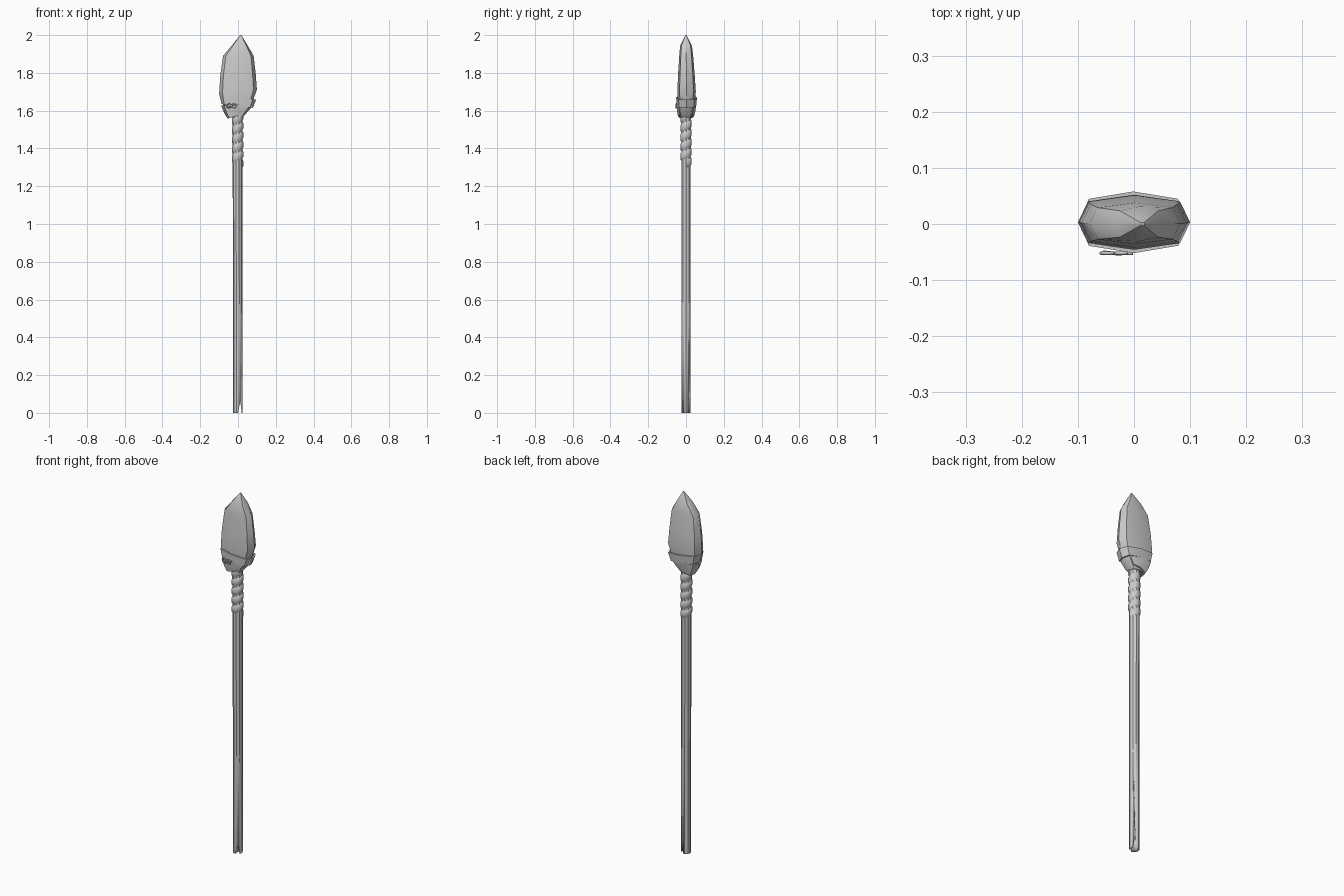
import bpy, bmesh, math
from mathutils import Vector

if "Cube" in bpy.data.objects:
    bpy.data.objects.remove(bpy.data.objects["Cube"])

def finish(bm, name, angle=35):
    bmesh.ops.recalc_face_normals(bm, faces=bm.faces)
    me = bpy.data.meshes.new(name)
    bm.to_mesh(me)
    bm.free()
    ob = bpy.data.objects.new(name, me)
    bpy.context.collection.objects.link(ob)
    bpy.ops.object.select_all(action='DESELECT')
    ob.select_set(True)
    bpy.context.view_layer.objects.active = ob
    bpy.ops.object.shade_smooth_by_angle(angle=math.radians(angle))
    return ob

# unit cross-sections
ROUND = [(math.cos(math.tau * i / 10), math.sin(math.tau * i / 10)) for i in range(10)]
BLADE = [(1, 0), (.82, .76), (0, 1), (-.82, .76), (-1, 0), (-.82, -.76), (0, -1), (.82, -.76)]

def loft(name, section, rings, angle=35, closed=False):
    """rings: centre x, centre y, z, half width, half depth, slope of z along x"""
    bm = bmesh.new()
    loops = [[bm.verts.new((cx + u * rx, cy + v * ry, z + s * u * rx)) for u, v in section]
             for cx, cy, z, rx, ry, s in rings]
    n = len(section)
    pairs = list(zip(loops, loops[1:]))
    if closed:
        pairs.append((loops[-1], loops[0]))
    for a, b in pairs:
        for i in range(n):
            bm.faces.new((a[i], a[(i + 1) % n], b[(i + 1) % n], b[i]))
    if not closed:
        bm.faces.new(loops[0])
        bm.faces.new(loops[-1])
    return finish(bm, name, angle)

# shaft with a split at the foot
shaft = loft("shaft", ROUND, [(-.001, 0, 0, .025, .025, 0), (-.001, 0, .6, .025, .025, 0),
                              (-.002, 0, 1.2, .026, .026, 0), (-.003, 0, 1.62, .027, .027, 0)])
bm = bmesh.new()
tri = [(-.002, -.01), (.021, -.01), (.012, .062)]
f, b = ([bm.verts.new((x, y, z)) for x, z in tri] for y in (-.1, .1))
bm.faces.new(f)
bm.faces.new(b)
for i in range(3):
    bm.faces.new((f[i], f[(i + 1) % 3], b[(i + 1) % 3], b[i]))
cutter = finish(bm, "split_cutter")
cutter.hide_render = True
cutter.hide_set(True)
mod = shaft.modifiers.new("split", 'BOOLEAN')
mod.object = cutter
mod.solver = 'EXACT'

# stone head
loft("spear_head", BLADE, [(-.01, 0, 1.565, .035, .032, 0), (-.003, .001, 1.61, .068, .042, 0),
                           (0, .003, 1.70, .10, .049, .12), (0, .002, 1.79, .094, .044, .04),
                           (.002, .001, 1.89, .081, .037, 0), (.009, 0, 1.945, .042, .031, 0),
                           (.015, 0, 2.0, .003, .003, 0)], 40)

# bindings around the base of the head
def band(name, outer, t=.008):
    inner = [(x, y, z, rx - t, ry - t, s) for x, y, z, rx, ry, s in reversed(outer)]
    loft(name, BLADE, outer + inner, 35, closed=True)

band("upper_binding", [(-.004, .002, 1.625, .083, .052, -.12), (-.001, .003, 1.67, .097, .055, -.12)])
band("lower_binding", [(-.008, 0, 1.572, .046, .043, .3), (-.004, .001, 1.60, .068, .049, .22),
                       (-.003, .002, 1.635, .086, .053, .1)])

# knot on the front of the binding
def cord(name, pts, r):
    cu = bpy.data.curves.new(name, 'CURVE')
    cu.dimensions = '3D'
    cu.bevel_depth = r
    cu.bevel_resolution = 1
    cu.use_fill_caps = True
    sp = cu.splines.new('POLY')
    sp.points.add(len(pts) - 1)
    for p, c in zip(sp.points, pts):
        p.co = (*c, 1)
    ob = bpy.data.objects.new(name, cu)
    bpy.context.collection.objects.link(ob)

for k, cx in enumerate((-.047, -.022)):
    cord(f"knot_loop_{k + 1}", [(cx + .012 * math.cos(a), -.052, 1.625 + .012 * math.sin(a))
                               for a in [math.tau * i / 8 for i in range(9)]], .003)
cord("knot_tail", [(-.055, -.050, 1.615), (-.03, -.053, 1.628), (-.002, -.052, 1.634)], .003)

# flat strip wound around the top of the shaft
bm = bmesh.new()
prev = None
for i in range(51):
    a = math.tau * i / 10
    z = 1.30 + .05 * i / 10
    cur = [bm.verts.new((-.002 + r * math.cos(a), r * math.sin(a), z + dz))
           for r, dz in ((.026, 0), (.030, .006), (.030, .034), (.026, .04))]
    if prev:
        for j in range(4):
            bm.faces.new((prev[j], prev[(j + 1) % 4], cur[(j + 1) % 4], cur[j]))
    else:
        bm.faces.new(cur)
    prev = cur
bm.faces.new(prev)
finish(bm, "shaft_wrap")
